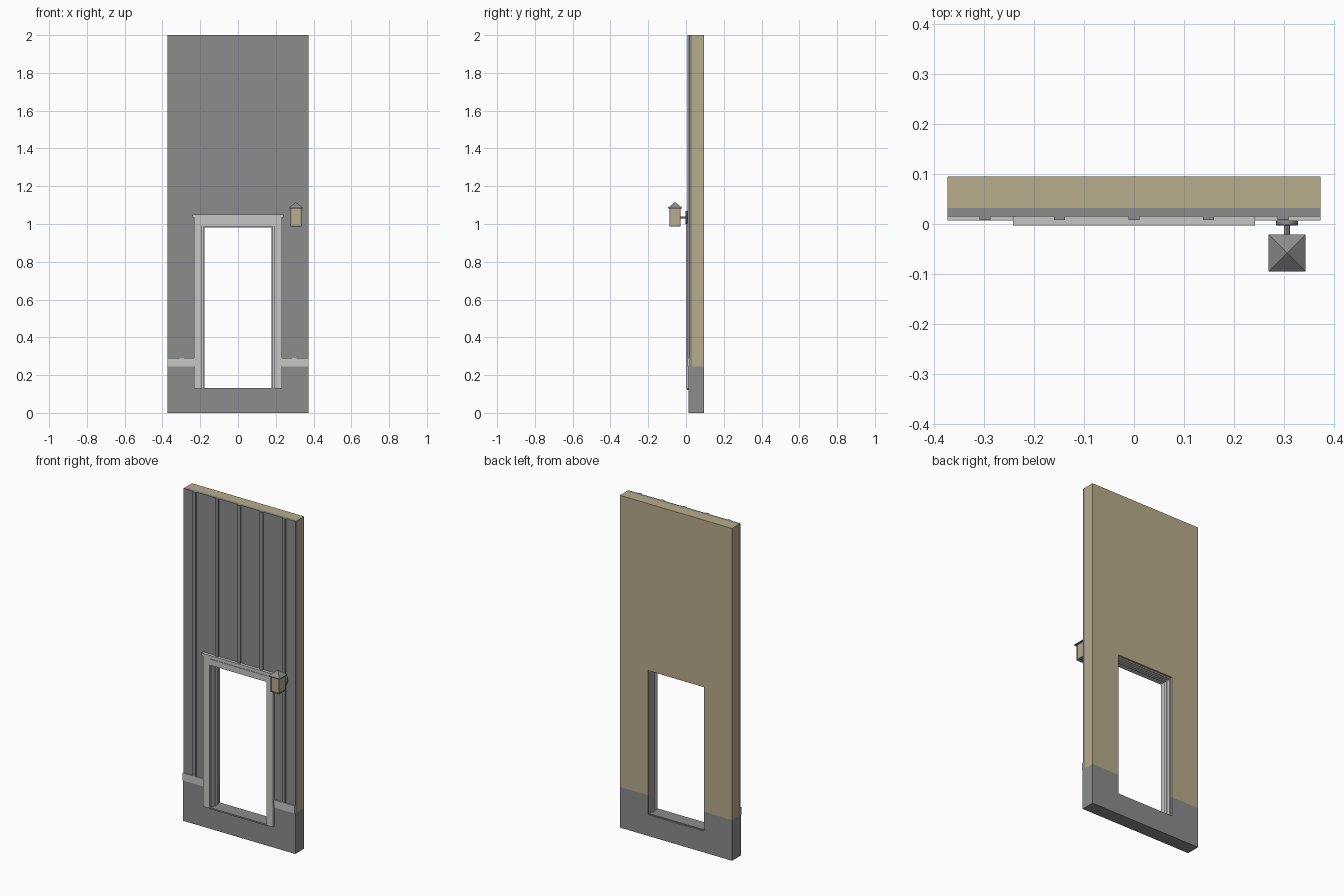
import bpy, bmesh, math
from mathutils import Matrix

cube = bpy.data.objects.get("Cube")
if cube:
    bpy.data.objects.remove(cube, do_unlink=True)


def material(name, r, g, b):
    m = bpy.data.materials.new(name)
    m.use_nodes = True
    m.diffuse_color = (r, g, b, 1)
    m.node_tree.nodes["Principled BSDF"].inputs["Base Color"].default_value = (r, g, b, 1)
    return m


GREY = material("slate grey", 0.26, 0.263, 0.265)
TAN = material("warm tan", 0.485, 0.415, 0.26)
PALE = material("pale trim", 0.57, 0.565, 0.555)


def finish(name, bm, mat):
    bmesh.ops.recalc_face_normals(bm, faces=bm.faces)
    mesh = bpy.data.meshes.new(name)
    bm.to_mesh(mesh)
    bm.free()
    mesh.materials.append(mat)
    ob = bpy.data.objects.new(name, mesh)
    bpy.context.collection.objects.link(ob)
    return ob


def prism(name, outline, y0, y1, mat):
    """Extrude an x-z outline from y0 to y1."""
    bm = bmesh.new()
    face = bm.faces.new([bm.verts.new((x, y0, z)) for x, z in outline])
    ext = bmesh.ops.extrude_face_region(bm, geom=[face])["geom"]
    verts = [v for v in ext if isinstance(v, bmesh.types.BMVert)]
    bmesh.ops.translate(bm, verts=verts, vec=(0, y1 - y0, 0))
    return finish(name, bm, mat)


def box(name, x0, x1, y0, y1, z0, z1, mat):
    return prism(name, [(x0, z0), (x1, z0), (x1, z1), (x0, z1)], y0, y1, mat)


def arch(half, inner, bottom, head, top):
    """Outline of a panel notched from below by the doorway."""
    return [(-half, bottom), (-half, top), (half, top), (half, bottom),
            (inner, bottom), (inner, head), (-inner, head), (-inner, bottom)]


def cone(name, r1, r2, depth, matrix, mat, sides):
    bm = bmesh.new()
    bmesh.ops.create_cone(bm, cap_ends=True, segments=sides, radius1=r1,
                          radius2=r2, depth=depth, matrix=matrix)
    return finish(name, bm, mat)


W, BACK, DOOR = 0.373, 0.095, 0.188
BASE, SILL, HEAD = 0.245, 0.128, 0.995

# Wall layers and foundation
prism("wall_core", arch(W, DOOR, BASE, HEAD, 2), 0.032, BACK, TAN)
prism("wall_siding", arch(W, DOOR, BASE, HEAD, 2), 0.015, 0.032, GREY)
prism("foundation", [(-W, 0), (W, 0), (W, BASE), (DOOR, BASE), (DOOR, SILL),
                     (-DOOR, SILL), (-DOOR, BASE), (-W, BASE)], 0.012, BACK, GREY)

# Vertical battens over the siding joints
for i in range(-2, 3):
    x = i * 0.149
    low = 0.29 if abs(i) == 2 else 1.05
    box("batten", x - 0.011, x + 0.011, 0.008, 0.015, low, 2, GREY)

# Pale band, door casing and jambs on each side
for side, s in (("right", -1), ("left", 1)):
    def pair(a, b):
        return sorted((s * a, s * b))
    box(side + "_band", *pair(0.233, W), 0.007, 0.015, BASE, 0.29, PALE)
    box(side + "_casing", *pair(0.19, 0.234), 0.0, 0.015, SILL, 1.035, PALE)
    box(side + "_jamb", *pair(0.183, 0.19), 0.008, 0.083, SILL, HEAD, PALE)
    box(side + "_door_stop", *pair(0.178, 0.183), 0.04, 0.06, SILL, HEAD, PALE)

# Door head
box("head_casing", -0.19, 0.19, 0.002, 0.015, 0.99, 1.035, PALE)
box("head_lip", -0.19, 0.19, -0.001, 0.002, 1.0, 1.028, PALE)
box("head_cap", -0.242, 0.242, -0.003, 0.015, 1.035, 1.051, PALE)
box("head_jamb", -DOOR, DOOR, 0.008, 0.083, 0.988, HEAD, PALE)
box("head_stop", -0.183, 0.183, 0.04, 0.06, 0.982, 0.988, PALE)
box("threshold", -0.19, 0.19, 0.005, 0.085, SILL - 0.006, SILL + 0.003, GREY)

# Wall lantern: mount, arm, glowing body, corner posts and pyramid roof
LX, LY = 0.306, -0.058
turn = Matrix.Rotation(math.pi / 2, 4, "X")
mount = cone("lantern_mount", 0.035, 0.035, 0.01,
             Matrix.Translation((LX, 0.002, 1.035))
             @ Matrix.Diagonal((0.64, 1, 1, 1)) @ turn, GREY, 24)
bevel = mount.modifiers.new("rounded_rim", "BEVEL")
bevel.width, bevel.segments = 0.003, 2
arm = cone("lantern_arm", 0.006, 0.006, 0.035,
           Matrix.Translation((LX, -0.016, 1.035)) @ turn, GREY, 12)

H = 0.029
box("lantern_glass", LX - H + 0.003, LX + H - 0.003, LY - H + 0.003, LY + H - 0.003,
    0.994, 1.083, TAN)
box("lantern_base", LX - H, LX + H, LY - H, LY + H, 0.988, 0.994, GREY)
for sx in (-1, 1):
    for sy in (-1, 1):
        px, py = LX + sx * (H - 0.0025), LY + sy * (H - 0.0025)
        box("lantern_post", px - 0.0025, px + 0.0025, py - 0.0025, py + 0.0025,
            0.994, 1.083, GREY)
R = 0.037
box("lantern_eave", LX - R, LX + R, LY - R, LY + R, 1.081, 1.086, GREY)
cone("lantern_roof", R * math.sqrt(2), 0, 0.03, Matrix.Translation((LX, LY, 1.101))
     @ Matrix.Rotation(math.pi / 4, 4, "Z"), GREY, 4)

# Smooth only the round lantern fittings
bpy.ops.object.select_all(action="DESELECT")
for ob in (mount, arm):
    ob.select_set(True)
bpy.context.view_layer.objects.active = mount
bpy.ops.object.shade_smooth_by_angle()
